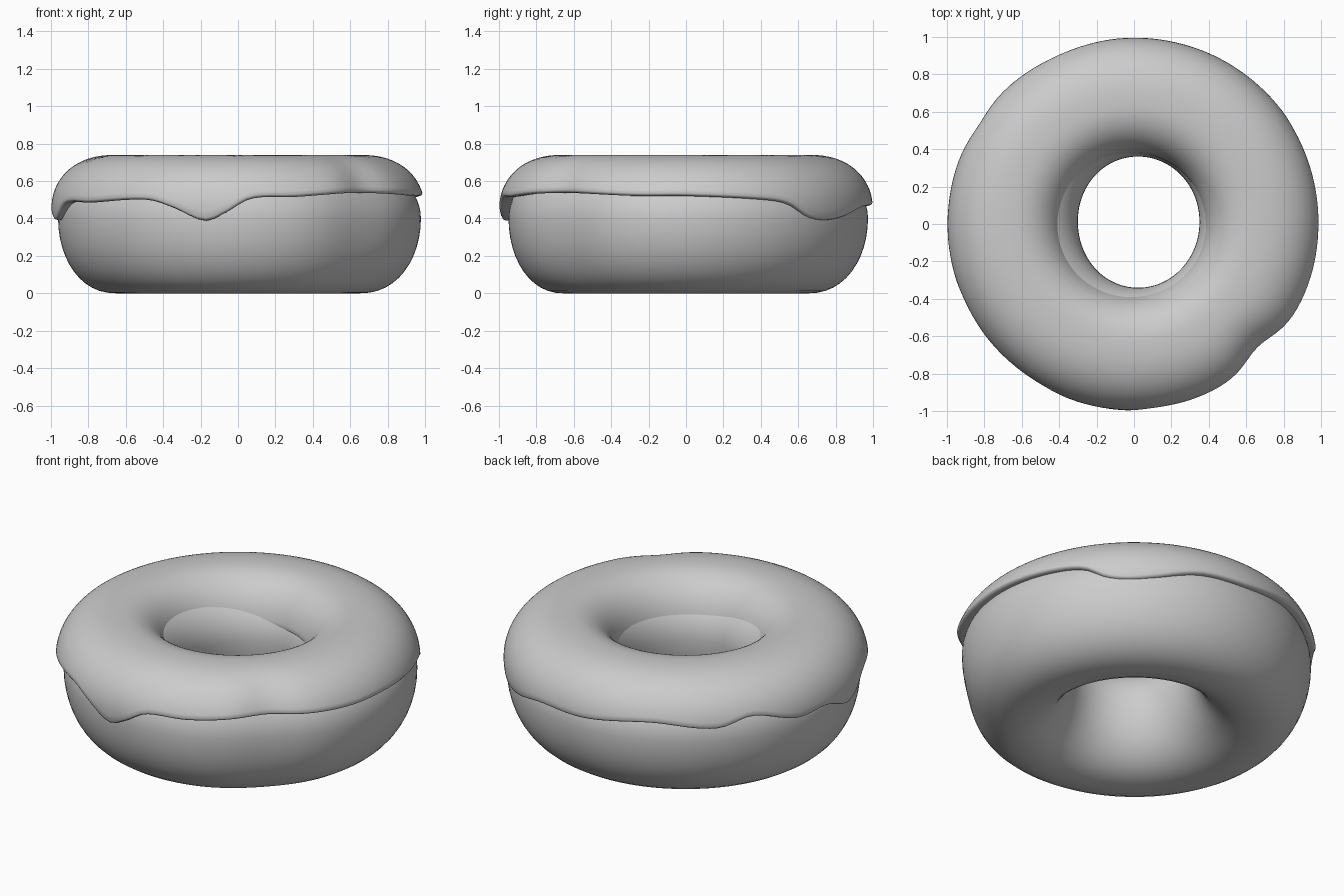
import bpy, bmesh
from math import sin, cos, asin, pi, radians, degrees, exp

if "Cube" in bpy.data.objects:
    bpy.data.objects.remove(bpy.data.objects["Cube"])

SEG = 144
MID = 0.65          # radius of the ring's centre line

# lower edge of the icing around the outside: (angle in degrees, height)
DRIPS = [(0, .52), (25, .50), (34, .475), (41, .41), (48, .39), (57, .405),
         (72, .46), (90, .47), (114, .51), (135, .48), (147, .525), (163, .455),
         (176, .46), (190, .39), (201, .48), (217, .485), (240, .50), (249, .46),
         (259.6, .388), (266, .43), (274, .505), (288, .515), (307, .535),
         (322, .535), (345, .52)]


def edge_height(deg):
    """Smooth cyclic curve through the drip points."""
    pts = [(a - 360, z) for a, z in DRIPS[-2:]] + DRIPS + [(a + 360, z) for a, z in DRIPS[:3]]
    for i in range(1, len(pts) - 2):
        (a0, z0), (a1, z1), (a2, z2), (a3, z3) = pts[i - 1:i + 3]
        if a1 <= deg <= a2:
            h = a2 - a1
            t = (deg - a1) / h
            m1, m2 = (z2 - z0) / (a2 - a0) * h, (z3 - z1) / (a3 - a1) * h
            return ((2*t**3 - 3*t**2 + 1) * z1 + (t**3 - 2*t**2 + t) * m1
                    + (3*t**2 - 2*t**3) * z2 + (t**3 - t**2) * m2)


def dent(a, width):
    d = (degrees(a) - 315 + 180) % 360 - 180
    return 0.05 * exp(-(d / width) ** 2)


def tube(phi, outer, inner, centre, up, down, power):
    """Point (r, z) on a squashed tube section; phi 0 is outside, 90 the top."""
    c, s = cos(phi), sin(phi)
    w = (outer if c > 0 else inner) * abs(c) ** power
    return MID + (w if c > 0 else -w), centre + s * (up if s > 0 else down)


def body_section(a):
    outer = 0.315 + 0.008 * cos(a) + 0.012 * sin(a) + 0.005 * cos(2 * a) - dent(a, 16) * 0.7
    inner = MID - (0.3375 + 0.025 * cos(a) + 0.01 * sin(a) - 0.0125 * cos(2 * a))
    return [tube(2 * pi * i / 48, outer, inner, 0.40, 0.27, 0.40, 0.9) for i in range(48)]


def icing_section(a):
    outer, inner = 0.347 - dent(a, 9), 0.273
    z = edge_height(degrees(a) % 360)
    p0 = asin((z + 0.015 - 0.46) / (0.28 if z > 0.445 else 0.42))
    p1 = pi - asin((0.50 - 0.46) / 0.28)
    pts = [tube(p0 + (p1 - p0) * i / 36, outer, inner, 0.46, 0.28, 0.42, 0.85)
           for i in range(37)]
    # rounded rims turning back into the dough
    r, rz = pts[0]
    q, qz = pts[-1]
    head = [(r - 0.09, rz - 0.008), (r - 0.02, rz - 0.015), (r - 0.006, rz - 0.01)]
    tail = [(q + 0.004, qz - 0.01), (q + 0.012, qz - 0.013), (q + 0.07, qz - 0.005)]
    return head + pts + tail


def ring(name, section, closed):
    """Sweep an angle-dependent section round the z axis."""
    bm = bmesh.new()
    rows = []
    for k in range(SEG):
        a = 2 * pi * k / SEG
        rows.append([bm.verts.new((r * cos(a), r * sin(a), z)) for r, z in section(a)])
    n = len(rows[0])
    for k in range(SEG):
        p, q = rows[k], rows[(k + 1) % SEG]
        for i in range(n if closed else n - 1):
            j = (i + 1) % n
            bm.faces.new((p[i], q[i], q[j], p[j]))
    me = bpy.data.meshes.new(name)
    bm.to_mesh(me)
    bm.free()
    ob = bpy.data.objects.new(name, me)
    bpy.context.collection.objects.link(ob)
    bpy.context.view_layer.objects.active = ob
    ob.select_set(True)
    bpy.ops.object.shade_smooth_by_angle(angle=radians(60))
    ob.select_set(False)
    return ob


# dough ring and the icing dripping over its top
ring("dough", body_section, True)
ring("icing", icing_section, False)
